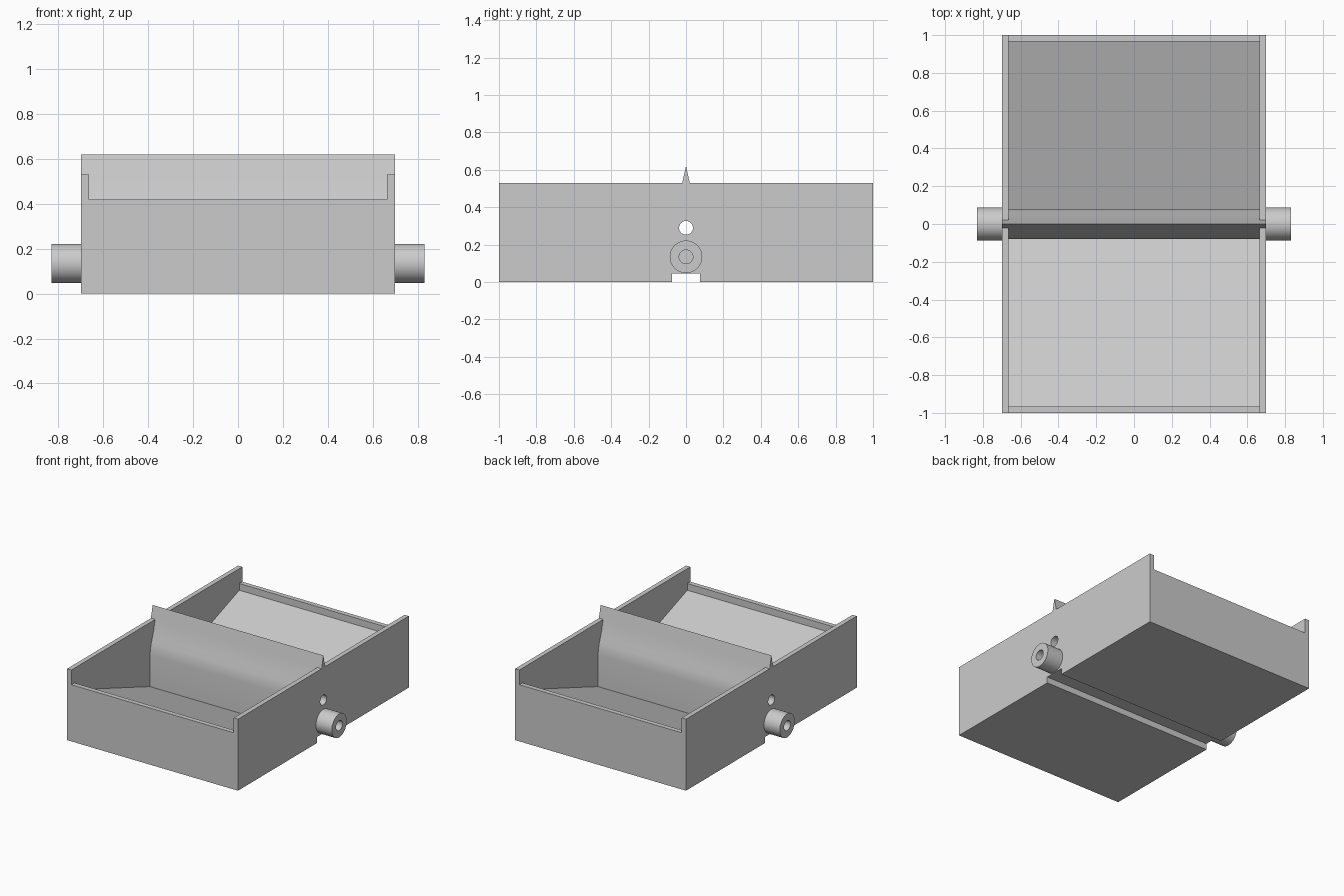
import bpy
import bmesh
from math import pi

if "Cube" in bpy.data.objects:
    bpy.data.objects.remove(bpy.data.objects["Cube"])

grey = bpy.data.materials.new("plain_grey")
grey.use_nodes = True
colour = (0.6, 0.6, 0.6, 1)
grey.diffuse_color = colour
grey.node_tree.nodes["Principled BSDF"].inputs["Base Color"].default_value = colour


def prism(name, profile, half):
    """Extrude a (y, z) profile along x from -half to +half."""
    bm = bmesh.new()
    face = bm.faces.new([bm.verts.new((-half, y, z)) for y, z in profile])
    ext = bmesh.ops.extrude_face_region(bm, geom=[face])["geom"]
    verts = [v for v in ext if isinstance(v, bmesh.types.BMVert)]
    bmesh.ops.translate(bm, vec=(2 * half, 0, 0), verts=verts)
    bmesh.ops.recalc_face_normals(bm, faces=bm.faces)
    mesh = bpy.data.meshes.new(name)
    bm.to_mesh(mesh)
    bm.free()
    obj = bpy.data.objects.new(name, mesh)
    bpy.context.collection.objects.link(obj)
    obj.data.materials.append(grey)
    return obj


def rod(name, radius, x0, x1, z):
    """Cylinder lying along x."""
    bpy.ops.mesh.primitive_cylinder_add(vertices=48, radius=radius, depth=abs(x1 - x0),
                                        location=((x0 + x1) / 2, 0, z), rotation=(0, pi / 2, 0))
    obj = bpy.context.object
    obj.name = name
    obj.data.materials.append(grey)
    return obj


def cut(obj, cutter):
    mod = obj.modifiers.new("cut", "BOOLEAN")
    mod.operation, mod.solver, mod.object = "DIFFERENCE", "EXACT", cutter
    bpy.context.view_layer.objects.active = obj
    bpy.ops.object.modifier_apply(modifier=mod.name)
    bpy.data.objects.remove(cutter)


def smooth(obj):
    bpy.ops.object.select_all(action="DESELECT")
    obj.select_set(True)
    bpy.context.view_layer.objects.active = obj
    bpy.ops.object.shade_smooth_by_angle(angle=pi / 6)


# Body block with a slot underneath and a knife ridge on top
right_half = [(0.075, 0.045), (0.075, 0), (1, 0), (1, 0.53), (0.02, 0.53)]
left_half = [(-y, z) for y, z in reversed(right_half)]
body = prism("tipping_bucket_body", right_half + [(0, 0.62)] + left_half, 0.7)

# Two compartments with sloping floors, low end lips and a flared divider
pocket = [(0.08, 0.055), (0.965, 0.37), (0.965, 0.42), (1.1, 0.42), (1.1, 0.7), (0.02, 0.7),
          (0.02, 0.53), (0.035, 0.47), (0.051, 0.415), (0.066, 0.37), (0.075, 0.335), (0.08, 0.29)]
for side in (1, -1):
    cut(body, prism("pocket_cutter", [(side * y, z) for y, z in pocket], 0.665))

# Cross hole through the divider
cut(body, rod("hole_cutter", 0.037, -0.9, 0.9, 0.29))
smooth(body)

# Hollow pivot bosses
for side, label in ((1, "left"), (-1, "right")):
    boss = rod(label + "_pivot_boss", 0.087, side * 0.695, side * 0.83, 0.135)
    cut(boss, rod("bore_cutter", 0.037, side * 0.701, side * 0.9, 0.135))
    smooth(boss)
